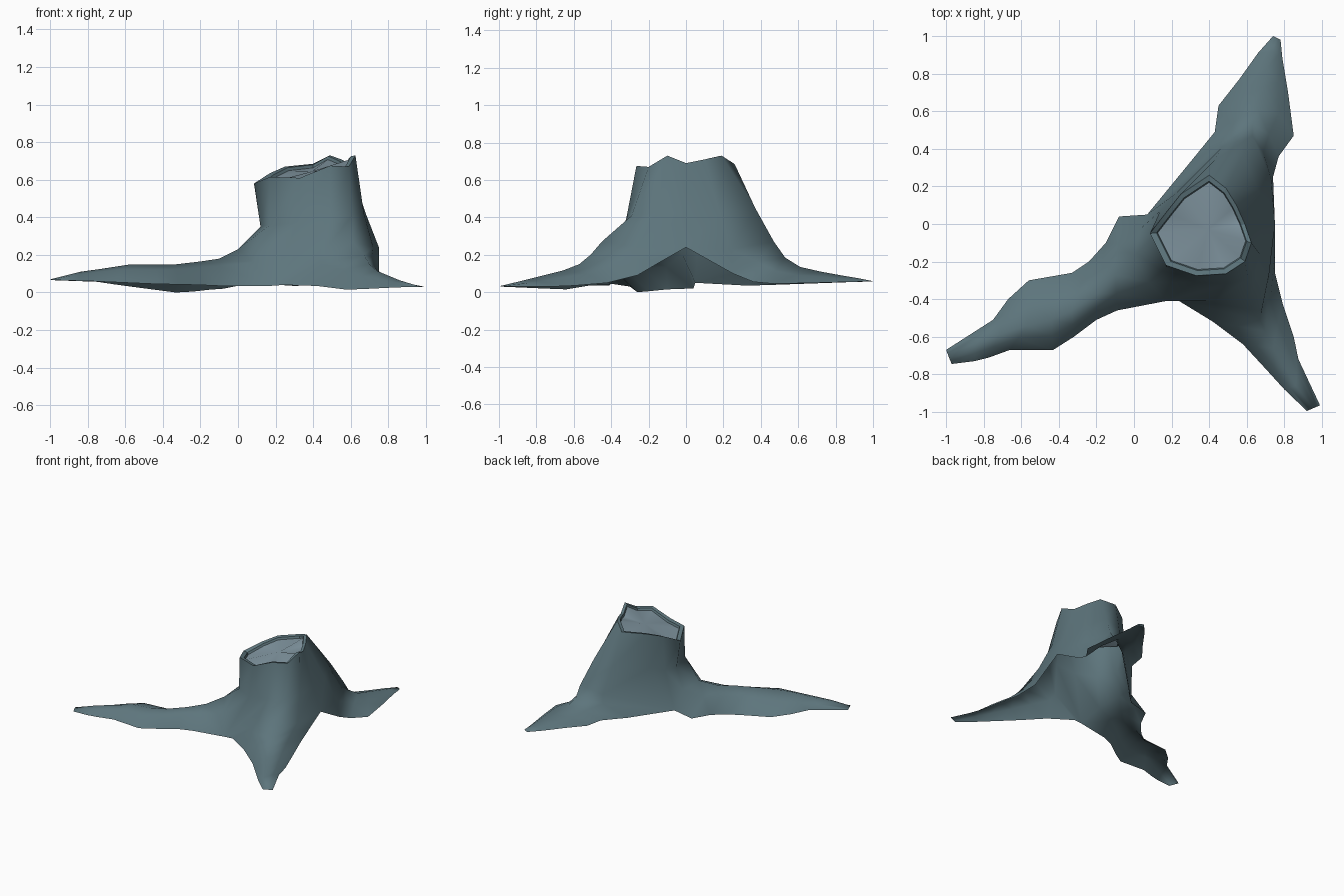
import bpy
import bmesh
import math
from mathutils import Vector

default_cube = bpy.data.objects.get("Cube")
if default_cube:
    bpy.data.objects.remove(default_cube, do_unlink=True)


def make_material(name, colour):
    material = bpy.data.materials.new(name)
    material.use_nodes = True
    material.diffuse_color = (*colour, 1)
    shader = material.node_tree.nodes["Principled BSDF"]
    shader.inputs["Base Color"].default_value = (*colour, 1)
    shader.inputs["Roughness"].default_value = 0.9
    return material


bark = make_material("slate bark", (0.11, 0.178, 0.202))
cut_wood = make_material("pale cut wood", (0.22, 0.305, 0.355))

# Trunk rings, counter-clockwise, starting at the raised arch on the left side.
# Every fourth column is a gap between roots; the column midway is a root crest.
rim_points = [
    (.59, 0, .69), (.545, .1, .71), (.49, .19, .73), (.4, .26, .685),
    (.25, .16, .67), (.17, .06, .635), (.085, -.05, .58), (.17, -.22, .615),
    (.33, -.275, .61), (.49, -.265, .675), (.59, -.2, .67), (.625, -.1, .73)]
waist_points = [
    (.68, 0, .42), (.66, .18, .43), (.58, .37, .45), (.43, .34, .42),
    (.22, .16, .4), (.14, .07, .37), (.12, -.05, .35), (.17, -.23, .36),
    (.32, -.31, .37), (.49, -.32, .39), (.61, -.29, .41), (.67, -.16, .42)]
foot_points = [
    (.75, 0, .24), (.73, .24, .23), (.63, .47, .27), (.47, .41, .21),
    (.07, .05, .05), (.04, -.02, .2), (0, -.17, .23), (.08, -.31, .16),
    (.17, -.41, .035), (.43, -.41, .19), (.61, -.45, .27), (.72, -.26, .24)]

# Root sections from trunk to tip: first lower edge, crest, second lower edge
back_root = [
    ((.74, .25, .1), (.63, .53, .185), (.3, .33, .035)),
    ((.77, .36, .055), (.66, .61, .135), (.43, .49, .04)),
    ((.85, .47, .045), (.68, .72, .11), (.45, .63, .045)),
    ((.82, .7, .05), (.71, .83, .09), (.56, .77, .05)),
    ((.79, .88, .055), (.74, .92, .075), (.66, .91, .055)),
    ((.78, .98, .057), (.76, .99, .061), (.74, 1, .057))]
right_root = [
    ((-.08, .04, .02), (-.1, -.27, .18), (-.09, -.46, .035)),
    ((-.15, -.1, .015), (-.2, -.37, .165), (-.2, -.51, .04)),
    ((-.24, -.2, .005), (-.33, -.46, .15), (-.32, -.6, .043)),
    ((-.33, -.26, 0), (-.44, -.51, .148), (-.43, -.67, .045)),
    ((-.56, -.3, .03), (-.57, -.54, .15), (-.66, -.67, .055)),
    ((-.67, -.4, .045), (-.72, -.59, .127), (-.77, -.71, .06)),
    ((-.75, -.51, .057), (-.84, -.64, .11), (-.85, -.73, .062)),
    ((-1, -.67, .066), (-.985, -.71, .074), (-.97, -.745, .066))]
front_root = [
    ((.24, -.41, .04), (.67, -.51, .2), (.75, -.14, .16)),
    ((.42, -.52, .035), (.7, -.57, .15), (.75, -.26, .09)),
    ((.58, -.64, .015), (.74, -.66, .115), (.79, -.42, .05)),
    ((.7, -.77, .02), (.8, -.76, .09), (.85, -.6, .035)),
    ((.8, -.88, .025), (.86, -.86, .065), (.875, -.72, .03)),
    ((.92, -.995, .03), (.955, -.98, .036), (.99, -.965, .03))]


def shoulder_point(edge, crest):
    """Point between edge and crest that rounds the back of a root."""
    point = edge.lerp(crest, 0.47)
    point.z = edge.z + (crest.z - edge.z) * 0.73
    return point


def add_ring(mesh, points):
    return [mesh.verts.new(point) for point in points]


def bridge(mesh, upper, lower, closed):
    count = len(upper)
    for i in range(count if closed else count - 1):
        j = (i + 1) % count
        mesh.faces.new((lower[i], lower[j], upper[j], upper[i]))


def bridge_all(mesh, rings):
    """Skin a stack of closed rings listed from top to bottom."""
    for upper, lower in zip(rings, rings[1:]):
        bridge(mesh, upper, lower, True)


def finish(mesh, name, material, angle):
    data = bpy.data.meshes.new(name)
    mesh.to_mesh(data)
    mesh.free()
    data.materials.append(material)
    part = bpy.data.objects.new(name, data)
    bpy.context.collection.objects.link(part)
    bpy.ops.object.select_all(action="DESELECT")
    part.select_set(True)
    bpy.context.view_layer.objects.active = part
    bpy.ops.object.shade_smooth_by_angle(angle=math.radians(angle))


def shrink_rim(scale, drop):
    """Copy of the jagged rim, pulled inward and lowered."""
    centre = sum((Vector(p) for p in rim_points), Vector()) / len(rim_points)
    ring = []
    for p in rim_points:
        point = centre + (Vector(p) - centre) * scale
        point.z = p[2] - drop
        ring.append(point)
    return ring


# Trunk shell
shell = bmesh.new()
rim = add_ring(shell, rim_points)
waist = add_ring(shell, waist_points)
foot = add_ring(shell, foot_points)
bridge_all(shell, [rim, waist, foot])

# Three roots growing out of the foot ring, open underneath
for index, sections in enumerate([back_root, right_root, front_root]):
    previous = [foot[(index * 4 + i) % len(foot)] for i in range(5)]
    for section_points in sections:
        first, crest, second = map(Vector, section_points)
        section = add_ring(shell, [first, shoulder_point(first, crest), crest,
                                   shoulder_point(second, crest), second])
        bridge(shell, previous, section, False)
        previous = section
    shell.faces.new(previous[::-1])
finish(shell, "trunk_and_roots", bark, 100)

# Thin lip around the broken top
lip = bmesh.new()
bridge_all(lip, [add_ring(lip, shrink_rim(0.86, 0.026)),
                 add_ring(lip, shrink_rim(0.89, 0.005)),
                 add_ring(lip, rim_points)])
finish(lip, "broken_lip", bark, 30)

# Pale sloping wood inside the lip
lid = bmesh.new()
lid_ring = add_ring(lid, shrink_rim(0.87, 0.022))
middle = lid.verts.new(sum((v.co for v in lid_ring), Vector()) / len(lid_ring))
for i, vert in enumerate(lid_ring):
    lid.faces.new((vert, lid_ring[(i + 1) % len(lid_ring)], middle))
finish(lid, "cut_top", cut_wood, 60)
